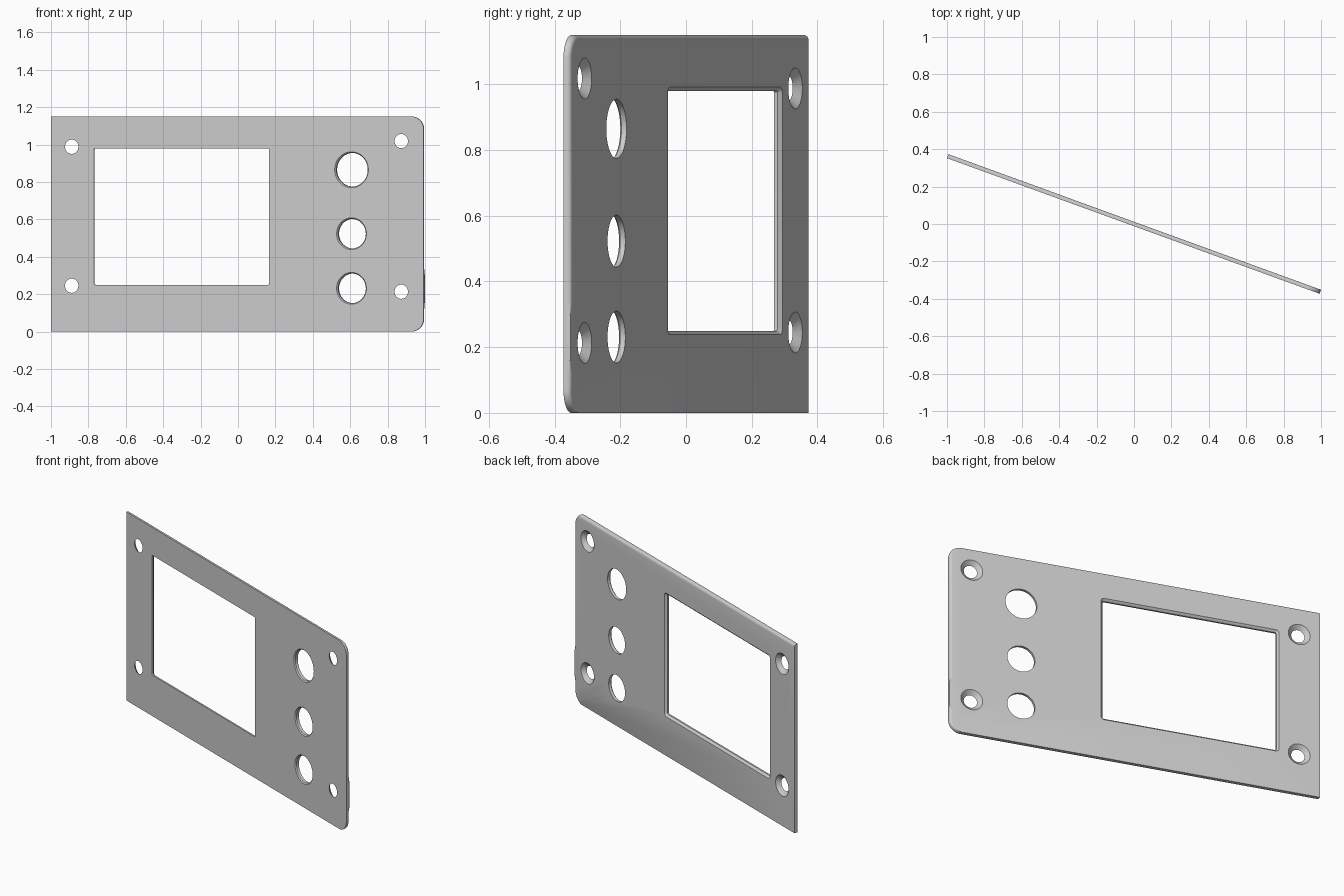
import bpy, bmesh, math

cube = bpy.data.objects.get("Cube")
if cube:
    bpy.data.objects.remove(cube)

LENGTH, HEIGHT, THICK = 2.12, 1.15, 0.0224
HALF, V = LENGTH / 2, THICK / 2
CORNER, FILLET = 0.07, 0.015

grey = bpy.data.materials.new("panel grey")
grey.use_nodes = True
colour = (0.6, 0.6, 0.6, 1)
grey.diffuse_color = colour
grey.node_tree.nodes["Principled BSDF"].inputs["Base Color"].default_value = colour


def loft(name, rings):
    """Closed solid through equal rings of (x, y, z) points."""
    bm = bmesh.new()
    loops = [[bm.verts.new(p) for p in ring] for ring in rings]
    n = len(loops[0])
    for a, b in zip(loops, loops[1:]):
        for i in range(n):
            j = (i + 1) % n
            bm.faces.new((a[i], a[j], b[j], b[i]))
    bm.faces.new(loops[0])
    bm.faces.new(loops[-1])
    bmesh.ops.recalc_face_normals(bm, faces=bm.faces)
    mesh = bpy.data.meshes.new(name)
    bm.to_mesh(mesh)
    bm.free()
    mesh.materials.append(grey)
    obj = bpy.data.objects.new(name, mesh)
    bpy.context.collection.objects.link(obj)
    return obj


def rounded_ring(cx, cz, hx, hz, r, y, steps):
    """Rounded rectangle at depth y; a circle when hx and hz are zero."""
    ring = []
    for k, (sx, sz) in enumerate(((1, 1), (-1, 1), (-1, -1), (1, -1))):
        for i in range(steps):
            share = steps if hx == 0 else steps - 1
            a = math.pi / 2 * (k + i / share)
            ring.append((cx + sx * hx + r * math.cos(a), y,
                         cz + sz * hz + r * math.sin(a)))
    return ring


# Plate outline: x, z, inward direction, share of the back edge rounding
outline = [(-HALF, 0, 0, 1, 0)]
for i in range(13):
    a = math.pi / 2 * (i / 12 - 1)
    c, s = math.cos(a), math.sin(a)
    outline.append((HALF - CORNER + CORNER * c, CORNER + CORNER * s, -c, -s, c))
for z, share in ((0.12, 1), (0.16, 0), (0.3, 0), (0.34, 1)):
    outline.append((HALF, z, -1, 0, share))
for i in range(13):
    a = math.pi / 2 * i / 12
    c, s = math.cos(a), math.sin(a)
    outline.append((HALF - CORNER + CORNER * c, HEIGHT - CORNER + CORNER * s, -c, -s, 1))
outline.append((-HALF, HEIGHT, 0, -1, 1))

# Depth and inset of each ring: square front edge, rounded back edge
steps = [(-V, 0)]
for i in range(7):
    a = math.pi / 2 * i / 6
    steps.append((V - FILLET + FILLET * math.sin(a), FILLET * (1 - math.cos(a))))
panel = loft("face_panel", [[(x + dx * d * f, y, z + dz * d * f)
                             for x, z, dx, dz, f in outline] for y, d in steps])

cutters = []
OUT = 0.01

# Display window, bevelled at the back
window = [(-V - OUT, 0), (V - 0.012, 0), (V + OUT, 0.012 + OUT)]
cutters.append(loft("window_cutter", [
    rounded_ring(-0.317, 0.615, 0.491, 0.358, 0.007 + g, y, 6) for y, g in window]))

# Control holes with a narrow bevel at the front
for z, r in ((0.865, 0.09), (0.523, 0.079), (0.231, 0.079)):
    bevel = [(-V - OUT, 0.006 + OUT), (-V + 0.006, 0), (V + OUT, 0)]
    cutters.append(loft("control_hole_cutter", [
        rounded_ring(0.65, z, 0, 0, r + g, y, 16) for y, g in bevel]))

# Screw holes countersunk from the back
for x, z in ((-0.942, 0.988), (-0.942, 0.245), (0.933, 1.018), (0.933, 0.213)):
    slope = (0.0625 - 0.038) / THICK
    sink = [(-V - OUT, 0.038 - slope * OUT), (V + OUT, 0.0625 + slope * OUT)]
    cutters.append(loft("screw_hole_cutter", [
        rounded_ring(x, z, 0, 0, r, y, 12) for y, r in sink]))

bpy.context.view_layer.objects.active = panel
panel.select_set(True)
for cutter in cutters:
    mod = panel.modifiers.new("opening", "BOOLEAN")
    mod.operation, mod.solver, mod.object = "DIFFERENCE", "EXACT", cutter
    bpy.ops.object.modifier_apply(modifier=mod.name)
    bpy.data.objects.remove(cutter)

bpy.ops.object.shade_smooth_by_angle(angle=math.radians(30))
panel.rotation_euler.z = math.radians(-20)
